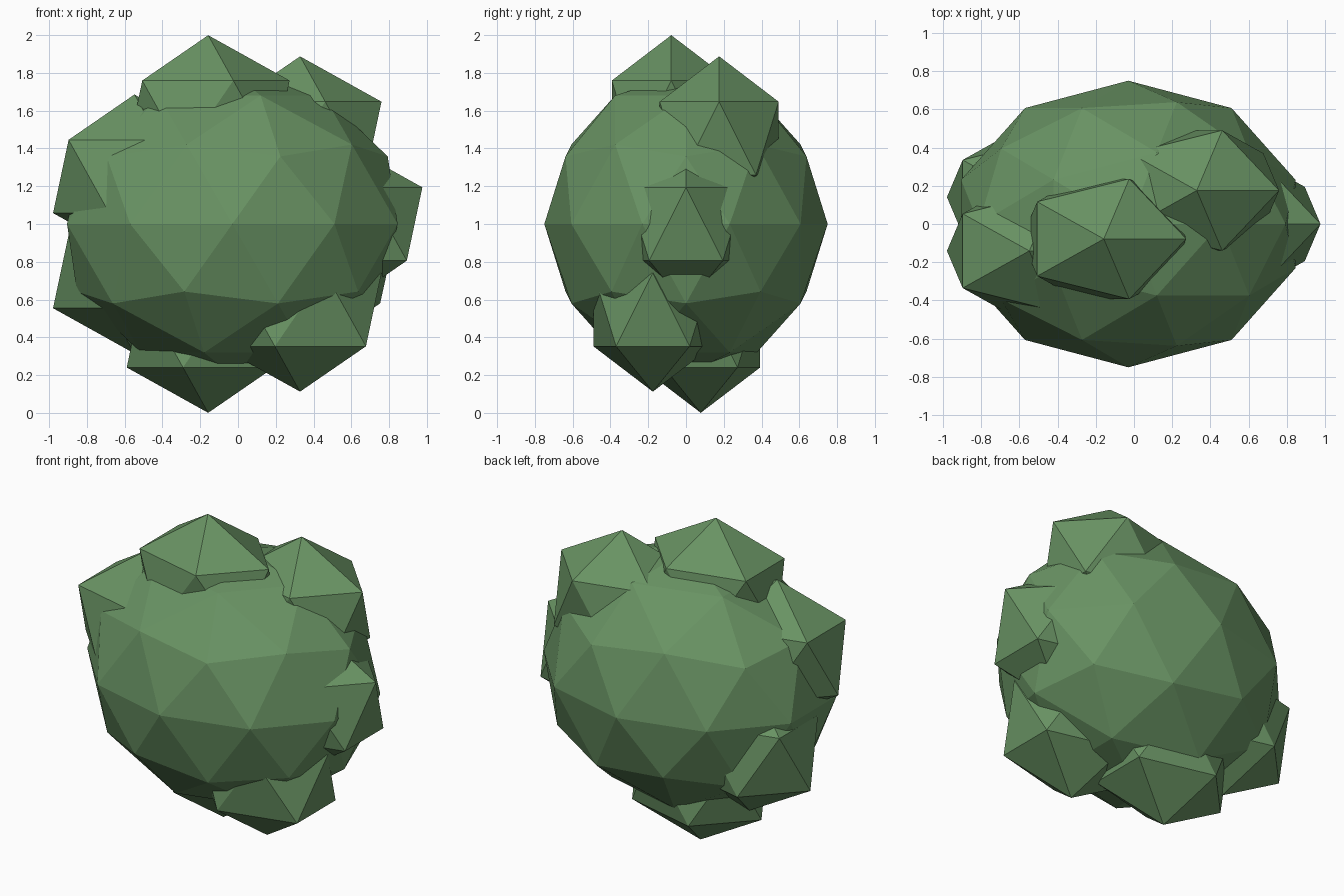
import bpy
from math import sin, cos, tau

if "Cube" in bpy.data.objects:
    bpy.data.objects.remove(bpy.data.objects["Cube"])

# Single leaf-green material
GREEN = (0.14, 0.29, 0.125, 1.0)
leaf = bpy.data.materials.new("leaf_green")
leaf.use_nodes = True
leaf.diffuse_color = GREEN
bsdf = leaf.node_tree.nodes["Principled BSDF"]
bsdf.inputs["Base Color"].default_value = GREEN
bsdf.inputs["Roughness"].default_value = 0.9


def clump(name, detail, center, size):
    """Flat-shaded, stretched icosphere of foliage."""
    bpy.ops.mesh.primitive_ico_sphere_add(subdivisions=detail, radius=1, location=center)
    ob = bpy.context.object
    ob.name = ob.data.name = name
    ob.scale = size
    bpy.ops.object.transform_apply(location=False, rotation=False, scale=True)
    ob.data.materials.append(leaf)
    return ob


# Large central mass
CENTER_X = -0.03
clump("bush_body", 2, (CENTER_X, 0, 1), (0.92, 0.75, 0.80))

# Ring of smaller clumps, swaying forward and back around the body
COUNT = 7
for i in range(COUNT):
    a = tau * i / COUNT
    center = (CENTER_X + 0.575 * cos(a), 0.18 * sin(2 * a), 1 + 0.58 * sin(a))
    clump(f"leaf_clump_{i + 1}", 1, center, (0.482, 0.37, 0.434))
